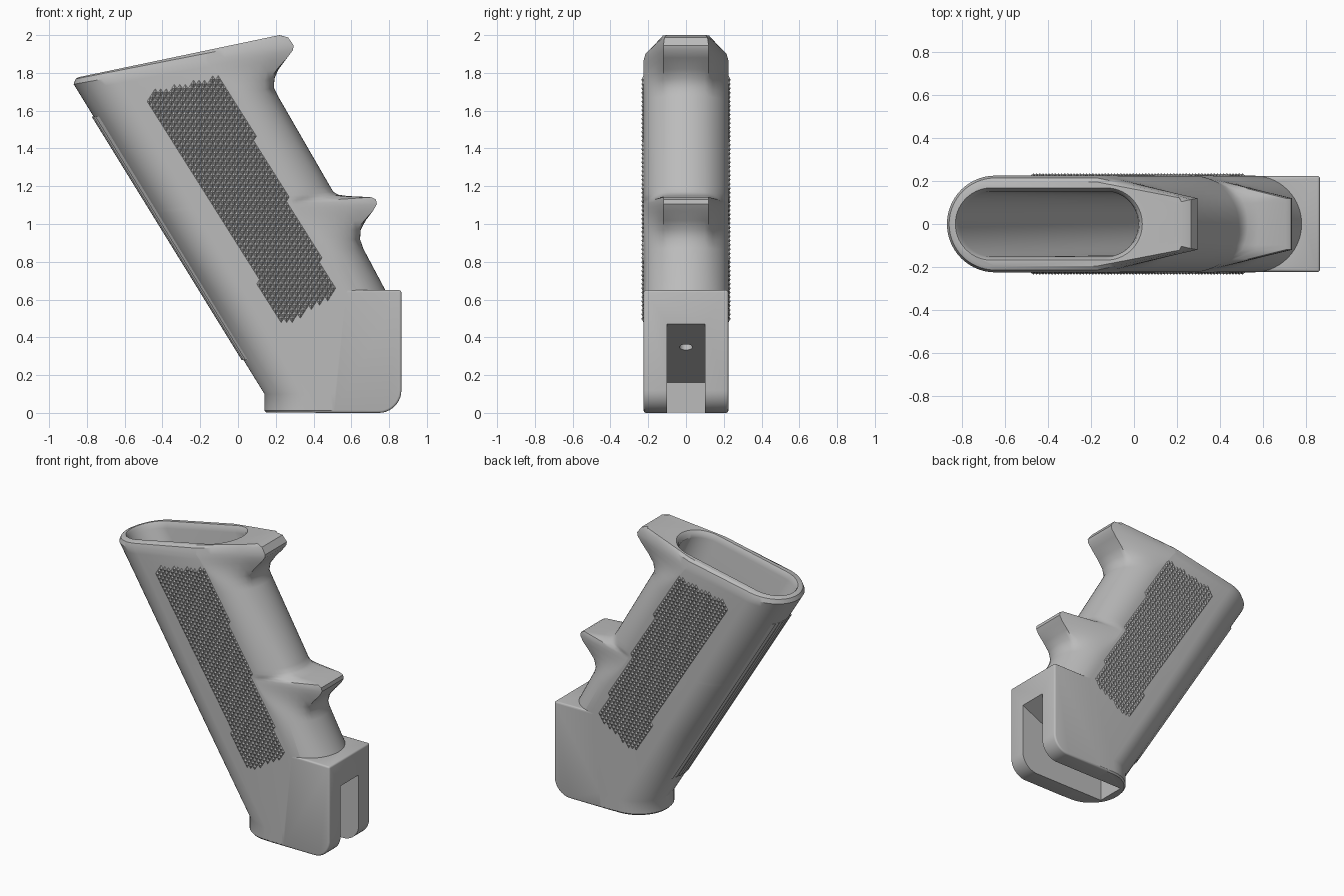
import bpy, bmesh
from math import sin, cos, pi, sqrt, hypot
from mathutils import Vector

cube = bpy.data.objects.get("Cube")
if cube:
    bpy.data.objects.remove(cube)

grey = bpy.data.materials.new("matte grey")
grey.use_nodes = True
grey.diffuse_color = (0.5, 0.5, 0.5, 1)
grey.node_tree.nodes["Principled BSDF"].inputs["Base Color"].default_value = grey.diffuse_color

HALF = 0.225   # half thickness of the grip
STEPS = 28     # points around each rounded end


def finish(bm, name):
    bmesh.ops.recalc_face_normals(bm, faces=bm.faces)
    mesh = bpy.data.meshes.new(name)
    bm.to_mesh(mesh)
    bm.free()
    mesh.materials.append(grey)
    ob = bpy.data.objects.new(name, mesh)
    bpy.context.collection.objects.link(ob)
    return ob


def back_x(z):
    return max(-0.87 + (1.74 - z) * 0.616, -10) if z > 0.1 else 0.14


def ring(xb, zb, xf, zf, half, nose=0.0, start=None):
    """Tilted oblong section; nose blends the front end from round to wedge."""
    start = xf - half if start is None else start
    pts = []
    for i in range(STEPS + 1):
        t = -pi / 2 + pi * i / STEPS
        y = half * sin(t)
        wedge = min(1, (half - abs(y)) / (half - 0.12))
        k = cos(t) * (1 - nose) + wedge * nose
        pts.append((start + (xf - start) * k, y))
    for i in range(STEPS + 1):
        t = pi / 2 + pi * i / STEPS
        pts.append((xb + half + half * cos(t), half * sin(t)))
    return [(x, y, zb + (zf - zb) * (x - xb) / (xf - xb)) for x, y in pts]


def loft(rings, name):
    bm = bmesh.new()
    loops = [[bm.verts.new(p) for p in r] for r in rings]
    for a, b in zip(loops, loops[1:]):
        for i in range(len(a)):
            j = (i + 1) % len(a)
            bm.faces.new((a[i], a[j], b[j], b[i]))
    bm.faces.new(loops[0])
    bm.faces.new(loops[-1])
    return finish(bm, name)


def prism(outline, half, name):
    """Extrude an x-z outline symmetrically across y."""
    bm = bmesh.new()
    sides = [[bm.verts.new((x, y, z)) for x, z in outline] for y in (-half, half)]
    for s in sides:
        bm.faces.new(s)
    for i in range(len(outline)):
        j = (i + 1) % len(outline)
        bm.faces.new((sides[0][i], sides[0][j], sides[1][j], sides[1][i]))
    return finish(bm, name)


def combine(target, tool, operation):
    mod = target.modifiers.new("combine", 'BOOLEAN')
    mod.object, mod.operation, mod.solver = tool, operation, 'EXACT'
    tool.hide_render = True
    bpy.context.view_layer.objects.active = target
    bpy.ops.object.modifier_apply(modifier=mod.name)
    bpy.data.objects.remove(tool)


# Grip body: rounded rim, then front silhouette (height, front x, wedge amount)
rings = [ring(-0.845, 1.777, 0.22, 2.0, 0.195, 1, -0.17),
         ring(-0.86, 1.768, 0.265, 1.988, 0.214, 1, -0.17),
         ring(-0.87, 1.74, 0.295, 1.945, HALF, 1, -0.17)]
front = [(1.92, 0.29, 1), (1.88, 0.26, 1), (1.82, 0.215, 0.8), (1.77, 0.193, 0.4),
         (1.72, 0.19, 0.1), (1.68, 0.21, 0), (1.2, 0.487, 0), (1.17, 0.505, 0.1),
         (1.155, 0.53, 0.3), (1.148, 0.58, 0.7), (1.142, 0.705, 1), (1.13, 0.73, 1),
         (1.105, 0.735, 1), (1.07, 0.715, 1), (1.02, 0.677, 0.85), (0.97, 0.65, 0.5),
         (0.92, 0.646, 0.15), (0.87, 0.663, 0), (0.65, 0.78, 0), (0.1, 0.72, 0),
         (0.012, 0.72, 0)]
for z, x, nose in front:
    zb = z - 0.23 * max(0, (z - 0.7) / 1.3)
    base = 0.19 + (1.72 - z) * 0.552 if z > 0.65 else x
    rings.append(ring(back_x(zb), zb, x, z, HALF, nose, base - HALF))
rings.append(ring(0.15, 0.001, 0.71, 0.001, HALF - 0.01))
grip = loft(rings, "grip_body")

# Lower block with a rounded bottom corner
corner = [(0.745 + 0.12 * sin(a), 0.12 - 0.12 * cos(a))
          for a in [pi / 2 * i / 10 for i in range(11)]]
block = prism([(0.4, 0)] + corner + [(0.865, 0.65), (0.42, 0.65)], HALF - 0.001, "lower_block")
bevel = block.modifiers.new("soft edges", 'BEVEL')
bevel.width, bevel.segments, bevel.limit_method = 0.012, 3, 'ANGLE'
combine(grip, block, 'UNION')

# Hollow inside the grip
pocket = loft([ring(-0.85, 1.83, 0.07, 2.03, 0.185),
               ring(-0.835, 1.785, 0.045, 1.97, 0.172),
               ring(-0.82, 1.766, 0.025, 1.945, 0.159),
               ring(-0.81, 1.74, 0.02, 1.915, 0.152),
               ring(0.05, 0.35, 0.62, 0.62, 0.14)], "pocket_cutter")
combine(grip, pocket, 'DIFFERENCE')

# Mounting slot under the block and its screw hole
slot = prism([(0.2, -0.1), (1.0, -0.1), (1.0, 0.535), (0.2, 0.16)], 0.1, "slot_cutter")
combine(grip, slot, 'DIFFERENCE')
bm = bmesh.new()
bmesh.ops.create_cone(bm, cap_ends=True, segments=24, radius1=0.035, radius2=0.035, depth=0.6)
hole = finish(bm, "hole_cutter")
hole.rotation_euler.y = -0.44
hole.location = (0.6, 0, 0.35)
bpy.context.view_layer.update()
combine(grip, hole, 'DIFFERENCE')

bpy.ops.object.select_all(action='DESELECT')
grip.select_set(True)
bpy.context.view_layer.objects.active = grip
bpy.ops.object.shade_smooth_by_angle(angle=0.55)

# Knurled side panels: small pyramids inside a rounded four-sided area
area = [Vector(p) for p in ((-0.505, 1.695), (-0.08, 1.785), (0.54, 0.64), (0.24, 0.455))]


def inside(p, r=0.06):
    d = []
    for a, b in zip(area, area[1:] + area[:1]):
        e = (b - a).normalized()
        d.append(e.y * (p.x - a.x) - e.x * (p.y - a.y))
    if min(d) < 0.008:
        return False
    return all(hypot(max(r - d[i], 0), max(r - d[i - 1], 0)) <= r for i in range(4))


W, H = 0.0145, 0.023
for side, name in ((-1, "front_knurling"), (1, "back_knurling")):
    bm = bmesh.new()
    for row in range(64):
        for col in range(40):
            c = Vector((-0.54 + (2 * col + row % 2) * W, 0.43 + row * H))
            if not inside(c):
                continue
            rim = [bm.verts.new((c.x + dx, side * (HALF - 0.001), c.y + dz))
                   for dx, dz in ((W, 0), (0, H), (-W, 0), (0, -H))]
            tip = bm.verts.new((c.x, side * (HALF + 0.011), c.y))
            for i in range(4):
                bm.faces.new((rim[i], rim[(i + 1) % 4], tip))
            bm.faces.new(rim)
    finish(bm, name)

# Lengthwise ribs down the rounded rear edge
bm = bmesh.new()
for k in range(-3, 4):
    ends = []
    for z in (1.57, 0.28):
        tri = []
        for dy, out in ((-0.014, -0.004), (0, 0.01), (0.014, -0.004)):
            y = k * 0.03 + dy
            x = back_x(z) + HALF - sqrt(HALF ** 2 - y ** 2) - out
            tri.append(bm.verts.new((x, y, z)))
        bm.faces.new(tri)
        ends.append(tri)
    for i in range(3):
        j = (i + 1) % 3
        bm.faces.new((ends[0][i], ends[0][j], ends[1][j], ends[1][i]))
finish(bm, "rear_ribs")
